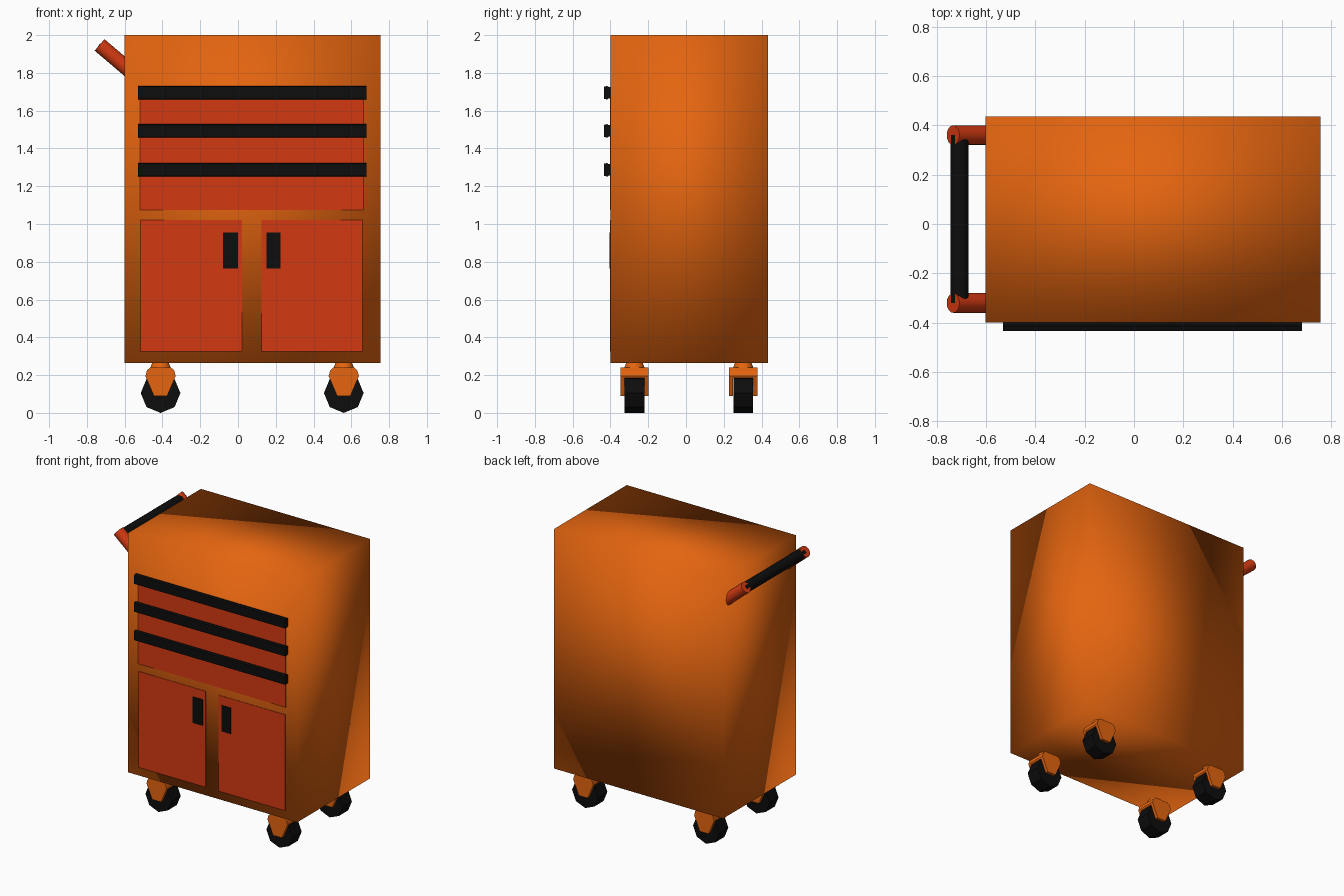
import bpy, bmesh, math
from mathutils import Vector

if "Cube" in bpy.data.objects:
    bpy.data.objects.remove(bpy.data.objects["Cube"])


def material(name, rgb):
    m = bpy.data.materials.new(name)
    m.diffuse_color = (*rgb, 1)
    m.use_nodes = True
    m.node_tree.nodes["Principled BSDF"].inputs["Base Color"].default_value = m.diffuse_color
    return m


ORANGE = material("orange paint", (0.78, 0.13, 0.005))
RED = material("red paint", (0.65, 0.042, 0.006))
BLACK = material("black rubber", (0.004, 0.004, 0.004))


def finish(name, bm, mat, smooth=None):
    bmesh.ops.recalc_face_normals(bm, faces=bm.faces[:])
    me = bpy.data.meshes.new(name)
    bm.to_mesh(me)
    bm.free()
    ob = bpy.data.objects.new(name, me)
    bpy.context.collection.objects.link(ob)
    me.materials.append(mat)
    if smooth:
        bpy.ops.object.select_all(action='DESELECT')
        ob.select_set(True)
        bpy.context.view_layer.objects.active = ob
        if smooth >= 180:
            bpy.ops.object.shade_smooth()
        else:
            bpy.ops.object.shade_smooth_by_angle(angle=math.radians(smooth))
    return ob


def box(name, x, y, z, mat, smooth=None):
    bm = bmesh.new()
    bmesh.ops.create_cube(bm, size=1)
    for v in bm.verts:
        v.co = [(a + b) / 2 + c * (b - a) for (a, b), c in zip((x, y, z), v.co)]
    return finish(name, bm, mat, smooth)


def rod(name, a, b, r1, r2, sides, mat, smooth=None):
    a, b = Vector(a), Vector(b)
    bm = bmesh.new()
    bmesh.ops.create_cone(bm, cap_ends=True, segments=sides, radius1=r1,
                          radius2=r2, depth=(b - a).length)
    rot = Vector((0, 0, 1)).rotation_difference(b - a)
    for v in bm.verts:
        v.co = rot @ v.co + (a + b) / 2
    return finish(name, bm, mat, smooth)


def prism(name, profile, axis, a, b, mat):
    """Extrude a 2D profile along x (profile = y, z) or y (profile = x, z)."""
    bm = bmesh.new()
    place = (lambda p: (a, p[0], p[1])) if axis == 'x' else (lambda p: (p[0], a, p[1]))
    f = bm.faces.new([bm.verts.new(place(p)) for p in profile])
    ext = bmesh.ops.extrude_face_region(bm, geom=[f])["geom"]
    step = Vector((b - a, 0, 0)) if axis == 'x' else Vector((0, b - a, 0))
    bmesh.ops.translate(bm, vec=step, verts=[e for e in ext if isinstance(e, bmesh.types.BMVert)])
    return finish(name, bm, mat)


# cabinet body, softly shaded across its corners
FRONT = -0.40
box("cabinet_body", (-0.602, 0.755), (FRONT, 0.435), (0.265, 2.0), ORANGE, 180)

# drawer fronts and doors as thin plates
box("drawer_fronts", (-0.52, 0.665), (FRONT - 0.003, FRONT + 0.005), (1.075, 1.70), RED)
for side, x, hx in (("left", (-0.515, 0.022), (-0.08, 0.0)),
                    ("right", (0.125, 0.66), (0.15, 0.225))):
    box(side + "_door", x, (FRONT - 0.003, FRONT + 0.005), (0.325, 1.02), RED)
    box(side + "_door_pull", hx, (FRONT - 0.006, FRONT), (0.765, 0.955), BLACK)

# long drawer handles
for i, z in enumerate((1.695, 1.493, 1.287)):
    prism(f"drawer_handle_{i + 1}",
          [(FRONT + 0.005, z - 0.03), (FRONT - 0.01, z - 0.03), (FRONT - 0.016, z - 0.036),
           (FRONT - 0.034, z - 0.032), (FRONT - 0.034, z + 0.032), (FRONT - 0.016, z + 0.036),
           (FRONT - 0.01, z + 0.03), (FRONT + 0.005, z + 0.03)],
          'x', -0.53, 0.68, BLACK)

# push handle: two sloping arms and a grip
for side, y in (("front", -0.32), ("back", 0.36)):
    rod(side + "_handle_arm", (-0.55, y, 1.793), (-0.733, y, 1.948), 0.04, 0.04, 16, RED, 40)
rod("handle_grip", (-0.707, -0.32, 1.926), (-0.707, 0.36, 1.926), 0.037, 0.037, 16, BLACK, 40)

# four casters: neck, fork and octagonal wheel
for row, y in (("front", -0.273), ("back", 0.303)):
    for side, x in (("left", -0.41), ("right", 0.56)):
        n = f"{row}_{side}_caster"
        rod(n + "_neck", (x, y, 0.235), (x, y, 0.27), 0.055, 0.042, 12, ORANGE, 40)
        cheek = [(-0.035, 0.09), (0.035, 0.09), (0.08, 0.195), (0.072, 0.225), (0.055, 0.24),
                 (-0.055, 0.24), (-0.072, 0.225), (-0.08, 0.195)]
        crown = [(-0.076, 0.185), (0.076, 0.185)] + cheek[2:]
        cheek, crown = ([(x + px, pz) for px, pz in c] for c in (cheek, crown))
        for s in (-1, 1):
            prism(f"{n}_cheek_{'front' if s < 0 else 'back'}", cheek, 'y',
                  y + s * 0.053, y + s * 0.075, ORANGE)
        prism(n + "_crown", crown, 'y', y - 0.053, y + 0.053, ORANGE)
        rod(n + "_wheel", (x, y - 0.052, 0.105), (x, y + 0.052, 0.105), 0.105, 0.105, 8, BLACK)
